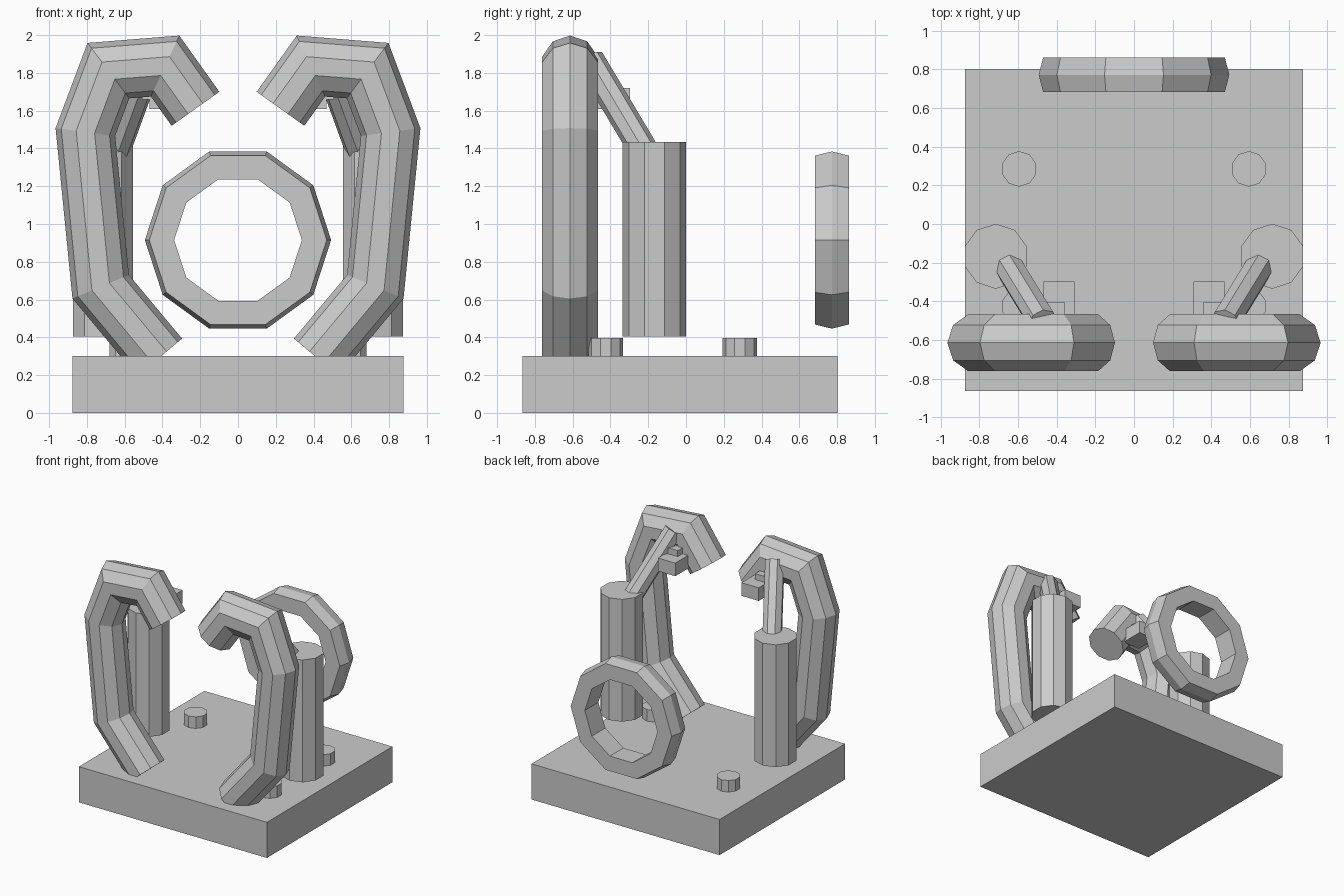
import bpy
import bmesh
from math import sin, cos, pi
from mathutils import Vector

cube = bpy.data.objects.get("Cube")
if cube:
    bpy.data.objects.remove(cube, do_unlink=True)

grey = bpy.data.materials.new("plain_grey")
grey.use_nodes = True
tone = (0.6, 0.6, 0.6, 1)
grey.diffuse_color = tone
grey.node_tree.nodes["Principled BSDF"].inputs["Base Color"].default_value = tone


def finish(name, bm):
    bmesh.ops.recalc_face_normals(bm, faces=bm.faces)
    mesh = bpy.data.meshes.new(name)
    bm.to_mesh(mesh)
    bm.free()
    mesh.materials.append(grey)
    obj = bpy.data.objects.new(name, mesh)
    bpy.context.collection.objects.link(obj)
    return obj


def box(name, low, high):
    bm = bmesh.new()
    bmesh.ops.create_cube(bm, size=1)
    for v in bm.verts:
        v.co = Vector([l + (h - l) * (c + 0.5) for c, l, h in zip(v.co, low, high)])
    return finish(name, bm)


def loft(name, rings, closed=False):
    """Skin a list of point rings; cap the ends unless the rings form a loop."""
    bm = bmesh.new()
    loops = [[bm.verts.new(p) for p in ring] for ring in rings]
    pairs = list(zip(loops, loops[1:]))
    if closed:
        pairs.append((loops[-1], loops[0]))
    else:
        bm.faces.new(loops[0])
        bm.faces.new(loops[-1])
    for a, b in pairs:
        for i in range(len(a)):
            j = (i + 1) % len(a)
            bm.faces.new((a[i], a[j], b[j], b[i]))
    return finish(name, bm)


def tube(name, path, radius, side, sides=10):
    """Sweep a polygon along a path with mitred corners."""
    pts = [Vector(p) for p in path]
    dirs = [(b - a).normalized() for a, b in zip(pts, pts[1:])]
    rings = []
    for i, p in enumerate(pts):
        before, after = dirs[max(i - 1, 0)], dirs[min(i, len(dirs) - 1)]
        tangent = (before + after).normalized()
        across = Vector(side)
        across = (across - tangent * across.dot(tangent)).normalized()
        up = tangent.cross(across) / tangent.dot(before)
        rings.append([p + radius * (up * cos(2 * pi * k / sides) + across * sin(2 * pi * k / sides))
                      for k in range(sides)])
    return loft(name, rings)


# Base slab
box("base_slab", (-0.875, -0.865, 0), (0.875, 0.803, 0.30))

# Upright ring at the back, with a ridged outer rim
profile = [(0.338, -0.09), (0.47, -0.09), (0.493, 0), (0.47, 0.09), (0.338, 0.09)]
loft("back_ring", [[(r * cos(k * pi / 5), 0.772 + y, 0.915 + r * sin(k * pi / 5))
                    for r, y in profile] for k in range(10)], closed=True)

# Paired parts
arm_path = [(0.225, 1.61), (0.386, 1.836), (0.686, 1.812),
            (0.808, 1.487), (0.727, 0.668), (0.415, 0.294)]
for label, s in (("left", 1), ("right", -1)):
    # Bent arm
    tube(label + "_arm", [(s * x, -0.614, z) for x, z in arm_path], 0.155, (0, 1, 0))
    # Floating post and the slanted strut from it to the arm
    tube(label + "_post", [(s * 0.715, -0.167, 0.405), (s * 0.715, -0.167, 1.434)],
         0.168, (1, 0, 0))
    tube(label + "_strut", [(s * 0.66, -0.20, 1.35), (s * 0.47, -0.51, 1.87)],
         0.077, (1, 0, 0), 8)
    # Studs on the slab
    for place, y in (("front", -0.425), ("back", 0.285)):
        tube(f"{label}_{place}_stud", [(s * 0.594, y, 0.28), (s * 0.594, y, 0.397)],
             0.092, (1, 0, 0))
    # Stepped blocks behind the arm tip
    for part, x0, x1, y1, z0, z1 in (("block", 0.308, 0.469, -0.297, 1.61, 1.72),
                                     ("block_neck", 0.36, 0.507, -0.404, 1.66, 1.77)):
        box(f"{label}_{part}", (min(s * x0, s * x1), -0.50, z0), (max(s * x0, s * x1), y1, z1))
